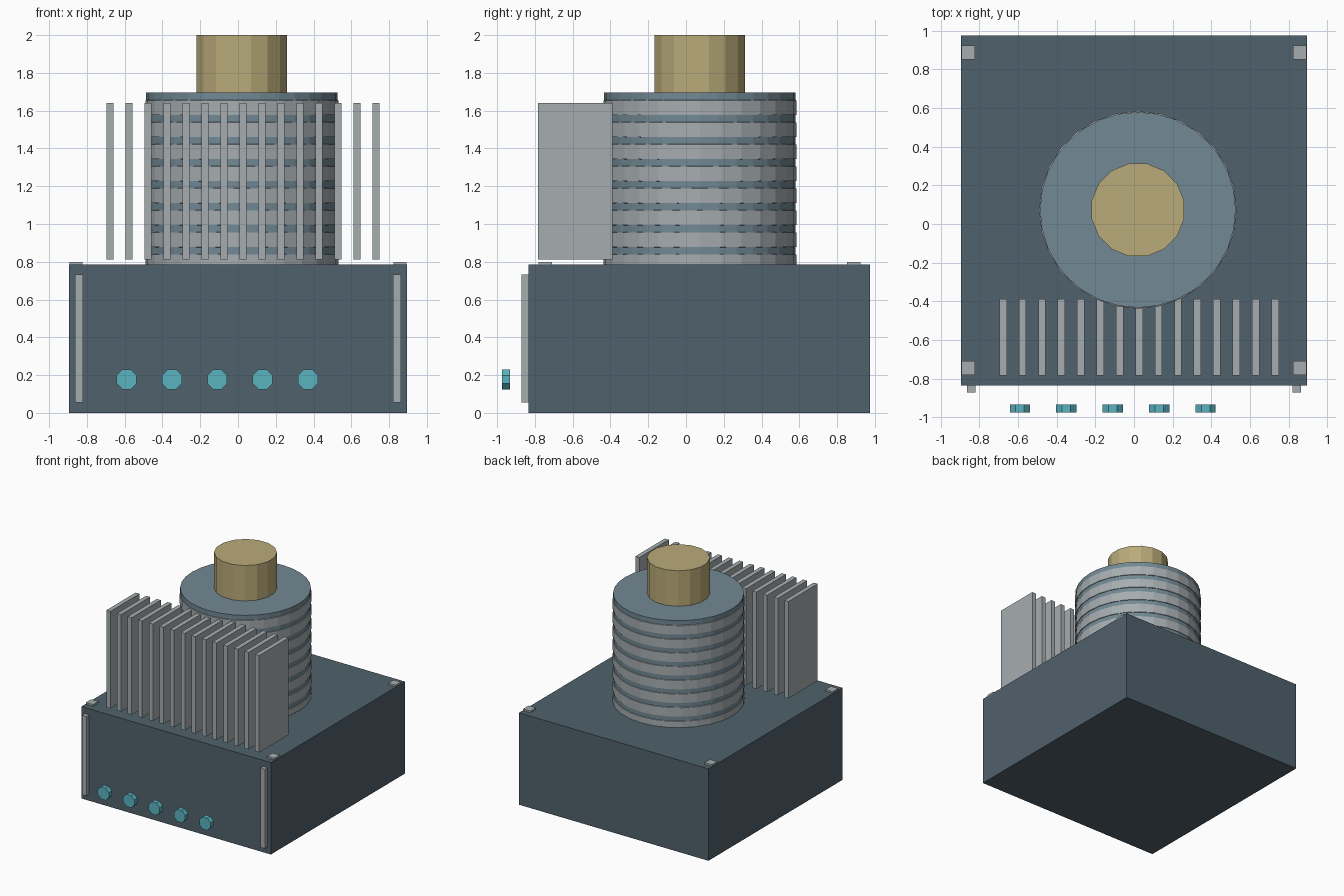
import bpy
import bmesh
from math import pi, cos, sin

cube = bpy.data.objects.get("Cube")
if cube:
    bpy.data.objects.remove(cube, do_unlink=True)


def material(name, rgb):
    lin = [((c / 255 + 0.055) / 1.055) ** 2.4 for c in rgb] + [1]
    mat = bpy.data.materials.new(name)
    mat.use_nodes = True
    mat.diffuse_color = lin
    mat.node_tree.nodes["Principled BSDF"].inputs["Base Color"].default_value = lin
    return mat


SLATE = material("dark slate", (80, 97, 108))
STEEL = material("blue steel", (114, 137, 148))
SILVER = material("light metal", (166, 173, 176))
BRASS = material("brass", (186, 171, 122))
CYAN = material("cyan", (90, 180, 192))


def finish(name, bm, mat):
    bmesh.ops.recalc_face_normals(bm, faces=bm.faces)
    mesh = bpy.data.meshes.new(name)
    bm.to_mesh(mesh)
    bm.free()
    mesh.materials.append(mat)
    obj = bpy.data.objects.new(name, mesh)
    bpy.context.collection.objects.link(obj)
    return obj


def box(name, x, y, z, mat):
    """Box from (low, high) pairs on each axis."""
    bm = bmesh.new()
    bmesh.ops.create_cube(bm, size=1)
    for v in bm.verts:
        v.co = [sum(r) / 2 + c * (r[1] - r[0]) for r, c in zip((x, y, z), v.co)]
    return finish(name, bm, mat)


def lathe(name, profile, sides, mat, location, turn=0.0):
    """Faceted solid of revolution about z from (radius, height) points."""
    bm = bmesh.new()
    loops = []
    for r, z in profile:
        angles = [2 * pi * i / sides + turn for i in range(sides)]
        loops.append([bm.verts.new((r * cos(a), r * sin(a), z)) for a in angles])
    for low, high in zip(loops, loops[1:]):
        for i in range(sides):
            j = (i + 1) % sides
            bm.faces.new((low[i], low[j], high[j], high[i]))
    bm.faces.new(loops[0])
    bm.faces.new(loops[-1])
    obj = finish(name, bm, mat)
    obj.location = location
    return obj


# Main housing
HOUSING_TOP = 0.785
FRONT = -0.835
box("housing", (-0.895, 0.895), (FRONT, 0.975), (0, HOUSING_TOP), SLATE)

# Drum core with its stack of bands and the stub on top
DRUM = (0.02, 0.073, 0)
lathe("drum_core", [(0.506, 0.77), (0.506, 1.697)], 32, STEEL, DRUM)
lathe("top_stub", [(0.244, 1.69), (0.244, 2.0)], 16, BRASS, DRUM, pi / 16)
band = [(0.49, -0.045), (0.511, -0.038), (0.511, 0.038), (0.49, 0.045)]
for i in range(8):
    lathe(f"drum_band_{i + 1}", band, 28, SILVER, (DRUM[0], DRUM[1], 0.8 + 0.1166 * i))

# Row of upright cooling fins
for i in range(15):
    x = -0.677 + 0.1005 * i
    box(f"cooling_fin_{i + 1}", (x - 0.019, x + 0.019), (-0.783, -0.388), (0.812, 1.64), SILVER)

# Corner pads and front trim strips on both sides
for side, s in (("left", 1), ("right", -1)):
    for end, y in (("front", -0.745), ("back", 0.888)):
        x = s * 0.857
        box(f"{end}_{side}_pad", (x - 0.034, x + 0.034), (y - 0.036, y + 0.036),
            (HOUSING_TOP - 0.01, 0.8), SILVER)
    x = s * 0.842
    box(f"{side}_front_strip", (x - 0.021, x + 0.021), (-0.871, FRONT + 0.01),
        (0.055, 0.733), SILVER)

# Row of front indicator knobs
for i in range(5):
    knob = lathe(f"front_knob_{i + 1}", [(0.057, 0), (0.057, 0.042)], 8, CYAN,
                 (-0.59 + 0.24 * i, -0.933, 0.177), pi / 8)
    knob.rotation_euler.x = pi / 2
